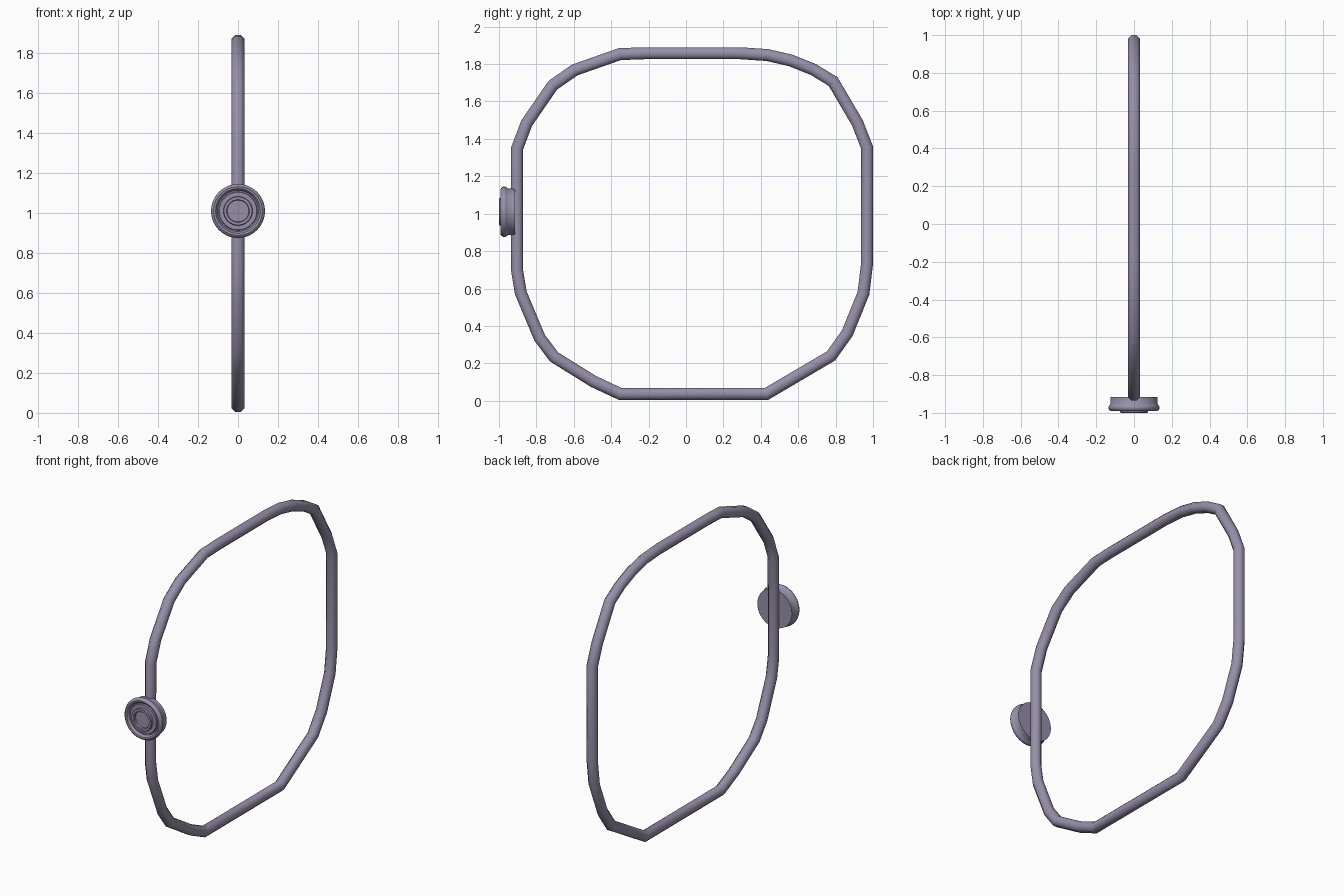
import bpy, bmesh, math
from mathutils import Vector

if "Cube" in bpy.data.objects:
    bpy.data.objects.remove(bpy.data.objects["Cube"])

metal = bpy.data.materials.new("lavender_grey_metal")
metal.diffuse_color = (0.31, 0.28, 0.40, 1)
metal.use_nodes = True
metal.node_tree.nodes["Principled BSDF"].inputs["Base Color"].default_value = metal.diffuse_color


def finish(name, bm, angle):
    """Turn a bmesh into a shaded object."""
    bmesh.ops.recalc_face_normals(bm, faces=bm.faces)
    mesh = bpy.data.meshes.new(name)
    bm.to_mesh(mesh)
    bm.free()
    mesh.materials.append(metal)
    ob = bpy.data.objects.new(name, mesh)
    bpy.context.collection.objects.link(ob)
    bpy.ops.object.select_all(action='DESELECT')
    bpy.context.view_layer.objects.active = ob
    ob.select_set(True)
    bpy.ops.object.shade_smooth_by_angle(angle=math.radians(angle))
    return ob


def skin(bm, rows, close_rows):
    """Bridge successive closed rings of vertices."""
    n = len(rows[0])
    for i in range(len(rows) if close_rows else len(rows) - 1):
        a, b = rows[i], rows[(i + 1) % len(rows)]
        for k in range(n):
            bm.faces.new((a[k], a[(k + 1) % n], b[(k + 1) % n], b[k]))


# Band: octagonal tube, mitred along the rounded-square outer outline (y, z)
outline = [Vector(p) for p in (
    (-.36, 1.885), (-.22, 1.89), (.29, 1.89), (.44, 1.88), (.57, 1.85), (.695, 1.80),
    (.81, 1.73), (.945, 1.50), (1.0, 1.36), (1.0, .73), (.98, .567), (.89, .345),
    (.797, .215), (.44, .005), (-.36, .005), (-.51, .075), (-.727, .21), (-.81, .32),
    (-.914, .567), (-.936, .70), (-.935, 1.355), (-.88, 1.5), (-.735, 1.71), (-.61, 1.797))]
R = 0.032
bm = bmesh.new()
rows = []
for i, p in enumerate(outline):
    d0 = (p - outline[i - 1]).normalized()
    d1 = (outline[(i + 1) % len(outline)] - p).normalized()
    n0, n1 = Vector((-d0.y, d0.x)), Vector((-d1.y, d1.x))
    out = (n0 + n1) / (1 + n0.dot(n1))
    row = []
    for k in range(8):
        a = math.radians(22.5 + 45 * k)
        r = R / math.cos(math.radians(22.5))
        q = p + out * (r * math.cos(a) - R)
        row.append(bm.verts.new((r * math.sin(a), q.x, q.y)))
    rows.append(row)
skin(bm, rows, True)
finish("band", bm, 50)


# Turned parts around the knob axis: profile points are (radius, y)
def lathe(name, profile, closed, sides=40):
    bm = bmesh.new()
    rows = [[bm.verts.new((r * math.cos(2 * math.pi * k / sides), y,
                           1.01 + r * math.sin(2 * math.pi * k / sides)))
             for k in range(sides)] for r, y in profile]
    skin(bm, rows, closed)
    if not closed:
        bm.faces.new(rows[0])
        bm.faces.new(rows[-1])
    return finish(name, bm, 35)


# Knob: back plate, rounded rim, groove and recessed face
lathe("knob", [(.125, -.915), (.125, -.952), (.129, -.958), (.135, -.967), (.135, -.976),
               (.130, -.986), (.122, -.991), (.112, -.989), (.106, -.982),
               (.103, -.972), (.097, -.972), (.094, -.980)], False)

# Plain raised ring on the knob face
lathe("knob_face_ring", [(.073, -.978), (.073, -.996), (.070, -1.0),
                         (.057, -1.0), (.054, -.996), (.054, -.978)], True)
